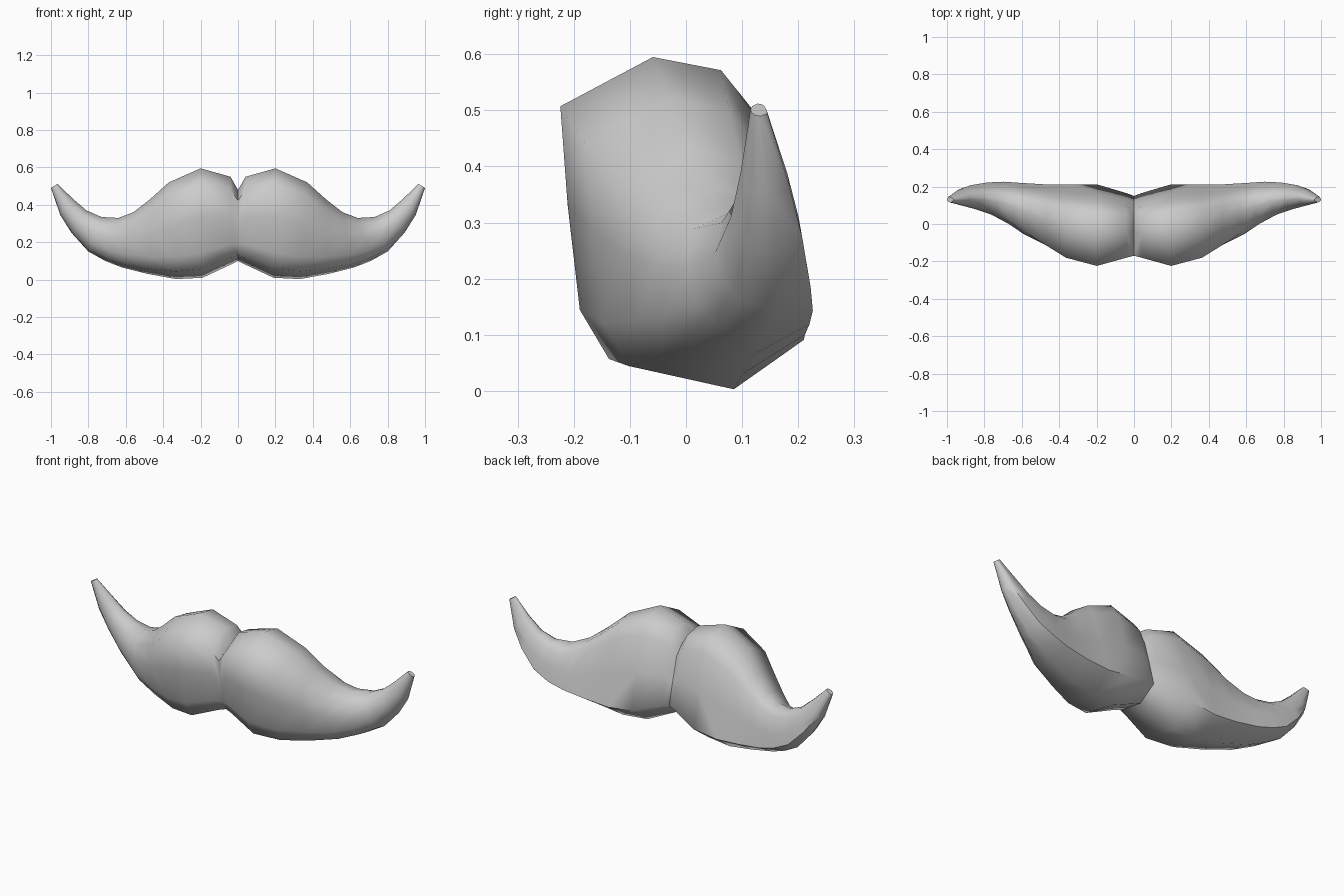
import bpy, bmesh, math

if "Cube" in bpy.data.objects:
    bpy.data.objects.remove(bpy.data.objects["Cube"])

grey = bpy.data.materials.new("soft_grey")
grey.diffuse_color = (0.6, 0.6, 0.6, 1)
grey.use_nodes = True
grey.node_tree.nodes["Principled BSDF"].inputs["Base Color"].default_value = grey.diffuse_color

# Stations from the middle to the tip: top x, top z, bottom x, bottom z, front y, back y
stations = [
    (0.00, 0.48, 0.00, 0.10, -0.17, 0.15),
    (0.04, 0.55, 0.04, 0.08, -0.18, 0.165),
    (0.20, 0.595, 0.19, 0.01, -0.224, 0.21),
    (0.37, 0.52, 0.33, 0.003, -0.18, 0.21),
    (0.47, 0.43, 0.48, 0.03, -0.12, 0.212),
    (0.56, 0.36, 0.62, 0.065, -0.06, 0.22),
    (0.64, 0.33, 0.71, 0.10, 0.00, 0.226),
    (0.73, 0.335, 0.80, 0.15, 0.05, 0.222),
    (0.81, 0.37, 0.89, 0.25, 0.08, 0.207),
    (0.88, 0.43, 0.95, 0.345, 0.097, 0.185),
    (0.965, 0.512, 1.00, 0.49, 0.115, 0.145),
]
# Cross-sections as (front to back, bottom to top): full body and rounder tip
body = [(0, .85), (.38, 1), (.66, .96), (.79, .84), (.9, .5),
        (1, .17), (.68, 0), (.2, .08), (.08, .23), (.03, .55)]
tip = [(.1, .8), (.4, 1), (.62, .97), (.8, .85), (.95, .5),
       (1, .2), (.6, 0), (.3, .05), (.08, .25), (0, .5)]

# Loft one half of the moustache
bm = bmesh.new()
rings = []
for i, (tx, tz, bx, bz, f, b) in enumerate(stations):
    t = min(max((i - 3) / 5, 0), 1)
    ring = []
    for (v0, u0), (v1, u1) in zip(body, tip):
        v, u = v0 + (v1 - v0) * t, u0 + (u1 - u0) * t
        ring.append(bm.verts.new((bx + (tx - bx) * u, f + (b - f) * v, bz + (tz - bz) * u)))
    rings.append(ring)
n = len(body)
for a, b in zip(rings, rings[1:]):
    for k in range(n):
        bm.faces.new((a[k], a[(k + 1) % n], b[(k + 1) % n], b[k]))
bm.faces.new(rings[-1])
bmesh.ops.recalc_face_normals(bm, faces=bm.faces)
for face in bm.faces:
    face.smooth = True

# Mirror to the other half and join along a creased middle seam
dup = bmesh.ops.duplicate(bm, geom=bm.verts[:] + bm.edges[:] + bm.faces[:])["geom"]
for v in dup:
    if isinstance(v, bmesh.types.BMVert):
        v.co.x *= -1
bmesh.ops.reverse_faces(bm, faces=[g for g in dup if isinstance(g, bmesh.types.BMFace)])
bmesh.ops.remove_doubles(bm, verts=bm.verts, dist=1e-5)
bmesh.ops.recalc_face_normals(bm, faces=bm.faces)
for e in bm.edges:
    mid_seam = all(abs(v.co.x) < 1e-4 for v in e.verts)
    if mid_seam or e.calc_face_angle(0) > math.radians(65):
        e.smooth = False

mesh = bpy.data.meshes.new("moustache")
bm.to_mesh(mesh)
bm.free()
mesh.materials.append(grey)
moustache = bpy.data.objects.new("moustache", mesh)
bpy.context.collection.objects.link(moustache)
